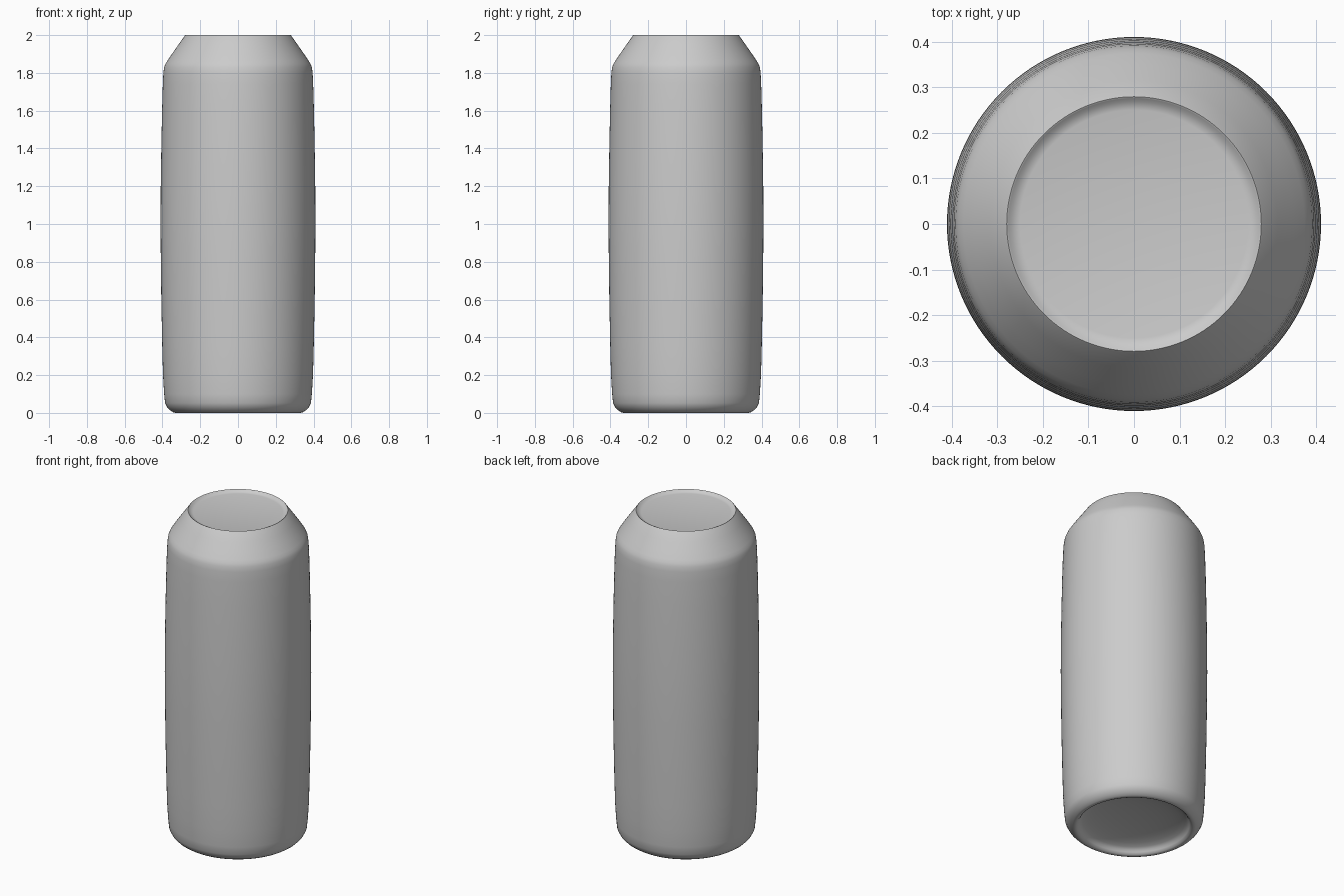
import bpy, bmesh, math

if "Cube" in bpy.data.objects:
    bpy.data.objects.remove(bpy.data.objects["Cube"])

SEGMENTS = 128


def lathe(name, profile):
    """Spin a (radius, height) profile around z into a closed smooth solid."""
    bm = bmesh.new()
    verts = [bm.verts.new((r, 0, z)) for r, z in profile]
    edges = [bm.edges.new(pair) for pair in zip(verts, verts[1:])]
    bmesh.ops.spin(bm, geom=verts + edges, cent=(0, 0, 0), axis=(0, 0, 1),
                   angle=2 * math.pi, steps=SEGMENTS)
    bmesh.ops.remove_doubles(bm, verts=bm.verts, dist=1e-5)
    bmesh.ops.recalc_face_normals(bm, faces=bm.faces)
    mesh = bpy.data.meshes.new(name)
    bm.to_mesh(mesh)
    bm.free()
    obj = bpy.data.objects.new(name, mesh)
    bpy.context.collection.objects.link(obj)
    bpy.context.view_layer.objects.active = obj
    obj.select_set(True)
    bpy.ops.object.shade_smooth_by_angle(angle=math.radians(40))
    obj.select_set(False)
    return obj


# Concave underside
underside = [(0.31 * math.sin(i * math.pi / 16), 0.015 + 0.055 * math.cos(i * math.pi / 16))
             for i in range(9)]
underside[0] = (0, 0.07)

# Foot, gently bulging wall, sloped shoulder
foot = [(0.32, 0.004), (0.332, 0), (0.345, 0.004), (0.36, 0.014), (0.375, 0.03), (0.386, 0.052)]
wall = [(0.391, 0.1), (0.397, 0.2), (0.401, 0.35), (0.406, 0.6), (0.409, 0.85), (0.41, 1.0),
        (0.409, 1.2), (0.406, 1.4), (0.402, 1.6), (0.398, 1.74), (0.395, 1.8), (0.391, 1.83)]
shoulder = [(0.384, 1.848), (0.374, 1.864), (0.35, 1.9), (0.315, 1.95)]

# Thin rim and slightly sunken lid
lid = [(0.282, 1.997), (0.279, 2.0), (0.275, 1.998), (0.268, 1.989), (0.25, 1.985), (0, 1.984)]

lathe("can_body", underside + foot + wall + shoulder + lid)
